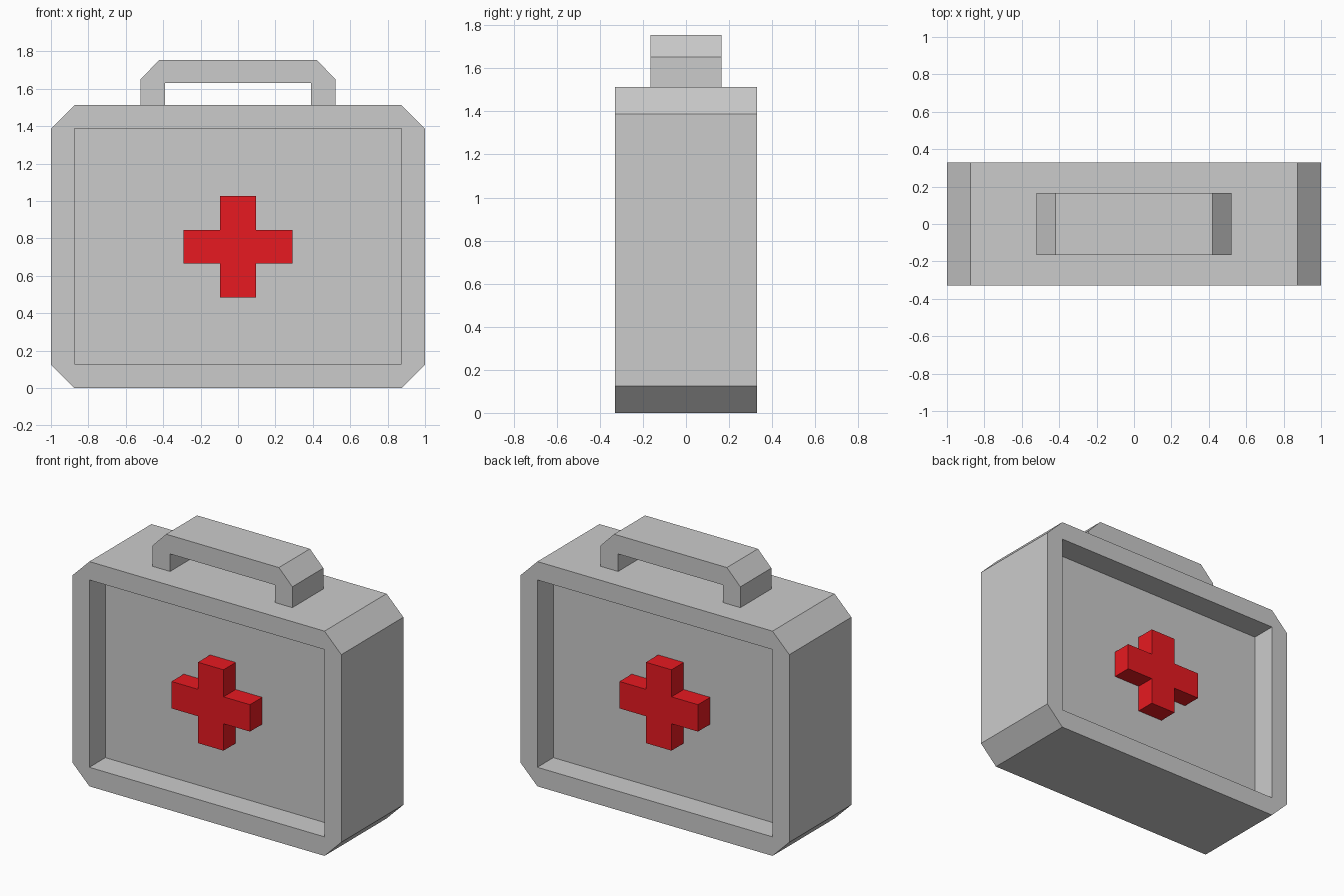
import bpy, bmesh

if "Cube" in bpy.data.objects:
    bpy.data.objects.remove(bpy.data.objects["Cube"])


def prism(name, profile, y0, y1, mirror=False):
    """Extrude an (x, z) outline from y0 to y1, optionally mirrored front to back."""
    bm = bmesh.new()
    face = bm.faces.new([bm.verts.new((x, y0, z)) for x, z in profile])
    ext = bmesh.ops.extrude_face_region(bm, geom=[face])
    verts = [v for v in ext["geom"] if isinstance(v, bmesh.types.BMVert)]
    bmesh.ops.translate(bm, vec=(0, y1 - y0, 0), verts=verts)
    bmesh.ops.recalc_face_normals(bm, faces=bm.faces)
    mesh = bpy.data.meshes.new(name)
    bm.to_mesh(mesh)
    bm.free()
    obj = bpy.data.objects.new(name, mesh)
    bpy.context.collection.objects.link(obj)
    if mirror:
        mod = obj.modifiers.new("front_and_back", 'MIRROR')
        mod.use_axis = (False, True, False)
        mod.use_clip = False
        mod.use_mirror_merge = False
    return obj


def both_sides(half):
    """Complete a right-half outline with its mirror image in x."""
    return half + [(-x, z) for x, z in reversed(half)]


# Case body with chamfered corners
body = prism("case_body",
             both_sides([(0.875, 0), (1, 0.125), (1, 1.387), (0.875, 1.512)]),
             -0.33, 0.33)

# Rectangular recess in the front and back
cutter = prism("recess_cutter", both_sides([(0.875, 0.128), (0.875, 1.388)]),
               -0.5, -0.16, mirror=True)
cutter.hide_render = True
cutter.display_type = 'WIRE'
cut = body.modifiers.new("recesses", 'BOOLEAN')
cut.operation = 'DIFFERENCE'
cut.solver = 'EXACT'
cut.object = cutter

# Carrying handle
prism("handle",
      both_sides([(0.39, 1.63), (0.39, 1.512), (0.52, 1.512),
                  (0.52, 1.652), (0.42, 1.755)]),
      -0.165, 0.165)

# Raised red cross on both panels
cross = prism("cross",
              both_sides([(0.095, 0.484), (0.095, 0.665), (0.292, 0.665),
                          (0.292, 0.846), (0.095, 0.846), (0.095, 1.028)]),
              -0.29, -0.16, mirror=True)
red = bpy.data.materials.new("red")
red.diffuse_color = (0.8, 0.01, 0.015, 1)
red.use_nodes = True
red.node_tree.nodes["Principled BSDF"].inputs["Base Color"].default_value = red.diffuse_color
cross.data.materials.append(red)
